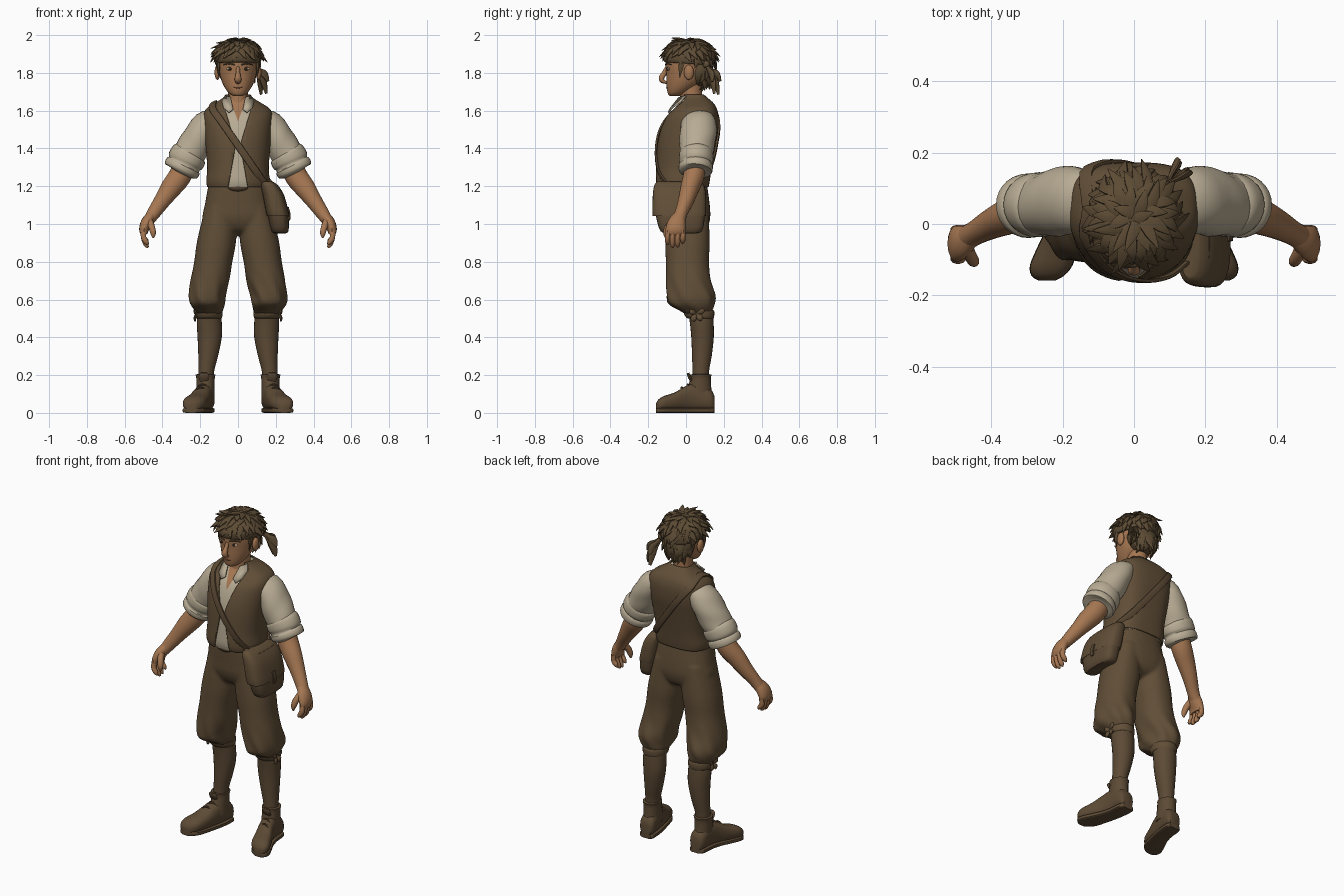
import bpy, bmesh, math, random
from mathutils import Vector as V

random.seed(4)


def mat(name, rgb):
    m = bpy.data.materials.new(name)
    m.diffuse_color = (*rgb, 1)
    return m


BROWN = mat("brown cloth", (0.118, 0.076, 0.038))
LEATHER = mat("brown leather", (0.107, 0.068, 0.035))
HAIR = mat("brown hair", (0.107, 0.070, 0.034))
SKIN = mat("skin", (0.38, 0.185, 0.085))
LINEN = mat("linen", (0.48, 0.41, 0.295))
DARK = mat("dark eye", (0.03, 0.02, 0.012))
WHITE = mat("eye white", (0.46, 0.32, 0.22))
LIP = mat("lip", (0.26, 0.11, 0.055))


def spline(p, k):
    """Catmull-Rom resampling of rows of equal length."""
    out = []
    for i in range(len(p) - 1):
        a, b, c, d = p[max(i - 1, 0)], p[i], p[i + 1], p[min(i + 2, len(p) - 1)]
        for j in range(k):
            t = j / k
            out.append([0.5 * (2 * B + (C - A) * t + (2 * A - 5 * B + 4 * C - D) * t * t
                               + (3 * B - A - 3 * C + D) * t ** 3) for A, B, C, D in zip(a, b, c, d)])
    return out + [list(p[-1])]


def loft(bm, rows, ref=(1, 0, 0), flat=None, e=2.0, e2=None, n=20, k=3, cap=True, wave=None):
    """Skin rows of (x, y, z, a, b[, ref x, y, z]); a lies along ref, b across it; e2 rounds the far half."""
    rows = spline(rows, k) if k > 1 else rows
    pts, rings = [V(r[:3]) for r in rows], []
    for i, r in enumerate(rows):
        t = V(flat) if flat else (pts[min(i + 1, len(pts) - 1)] - pts[max(i - 1, 0)]).normalized()
        u = V(r[5:8]) if len(r) > 5 else V(ref)
        u = (u - t * u.dot(t)).normalized()
        w, ring = t.cross(u), []
        for j in range(n):
            g = 2 * math.pi * j / n
            c, s = math.cos(g), math.sin(g)
            q = 2 / (e2 if e2 and s > 0 else e)
            f = 1 + (wave(g, r[2]) if wave else 0)
            ring.append(bm.verts.new(pts[i] + u * max(r[3], .001) * f * math.copysign(abs(c) ** q, c)
                                     + w * max(r[4], .001) * f * math.copysign(abs(s) ** q, s)))
        rings.append(ring)
    for p, q in zip(rings, rings[1:]):
        for j in range(n):
            bm.faces.new((p[j], p[(j + 1) % n], q[(j + 1) % n], q[j]))
    if cap:
        bm.faces.new(rings[0][::-1])
        bm.faces.new(rings[-1])


def finish(bm, name, *mats, mirror=False, thick=0):
    bmesh.ops.recalc_face_normals(bm, faces=bm.faces)
    me = bpy.data.meshes.new(name)
    bm.to_mesh(me)
    bm.free()
    ob = bpy.data.objects.new(name, me)
    bpy.context.collection.objects.link(ob)
    for m in mats:
        me.materials.append(m)
    if thick:
        md = ob.modifiers.new("thickness", 'SOLIDIFY')
        md.thickness, md.offset = thick, -1
    if mirror:
        ob.modifiers.new("mirror", 'MIRROR')
    return ob


def tube(name, rows, m, mirror=False, **kw):
    bm = bmesh.new()
    loft(bm, rows, **kw)
    return finish(bm, name, m, mirror=mirror)


def levels(rows):
    """(z, centre x, half width, front y, back y) to loft rows."""
    return [(cx, (f + b) / 2, z, rx, (b - f) / 2) for z, cx, rx, f, b in rows]


def stack(name, rows, m, mirror=False, **kw):
    return tube(name, levels(rows), m, mirror, flat=(0, 0, 1), **kw)


def ball(name, c, r, m, mirror=False):
    bm = bmesh.new()
    bmesh.ops.create_uvsphere(bm, u_segments=20, v_segments=12, radius=1)
    bmesh.ops.scale(bm, vec=r, verts=bm.verts)
    bmesh.ops.translate(bm, vec=c, verts=bm.verts)
    return finish(bm, name, m, mirror=mirror)


def front_cut(bm, w, slope, z0, up):
    """Cut both slanted edges of a front opening and return the faces inside it."""
    side = 1 if up else -1
    for s in (1, -1):
        fs = [f for f in bm.faces if f.calc_center_median().y < 0 and abs(f.normal.z) < .98
              and (f.calc_center_median().z - z0) * side > -.005]
        geom = list({x for f in fs for x in (*f.verts, *f.edges, f)})
        bmesh.ops.bisect_plane(bm, geom=geom, plane_co=(s * w, 0, z0), plane_no=(1, 0, -s * slope * side))
    inside = []
    for f in bm.faces:
        c = f.calc_center_median()
        h = (c.z - z0) * side
        if c.y < -.01 and h > 0 and abs(c.x) < w + slope * h:
            inside.append(f)
    return inside


# --- vest and shirt ---
TORSO = [(1.195, 0, .163, -.156, .12), (1.23, 0, .168, -.163, .126), (1.30, 0, .163, -.160, .136),
         (1.42, 0, .172, -.152, .157), (1.50, 0, .179, -.136, .171), (1.57, 0, .183, -.107, .172),
         (1.61, 0, .168, -.072, .163), (1.64, 0, .124, -.046, .146), (1.665, 0, .084, -.034, .118),
         (1.685, 0, .066, -.026, .095)]
FRONT, BACK = 2.2, 3.0
bm = bmesh.new()
loft(bm, levels(TORSO), flat=(0, 0, 1), e=FRONT, e2=BACK, n=56, k=4, cap=False)
bm.normal_update()
gap = front_cut(bm, .012, .30, 1.42, True) + front_cut(bm, .012, .18, 1.42, False)
bmesh.ops.delete(bm, geom=list(set(f for f in gap if f.is_valid)), context='FACES')
finish(bm, "vest", BROWN, thick=.008)

bm = bmesh.new()
loft(bm, levels([(z, 0, rx - .01, f + .011, b - .011) for z, _, rx, f, b in TORSO[:-1]]),
     flat=(0, 0, 1), e=FRONT, e2=BACK, n=56, k=4)
bm.normal_update()
for f in front_cut(bm, .001, .36, 1.545, True):
    f.material_index = 1
finish(bm, "shirt_body", LINEN, SKIN)

bm = bmesh.new()
bm.faces.new([bm.verts.new(p) for p in ((.040, -.040, 1.672), (.068, -.005, 1.680), (.086, -.03, 1.652),
                                        (.078, -.075, 1.618), (.05, -.096, 1.592), (.027, -.088, 1.61))])
finish(bm, "collar_flap", LINEN, mirror=True, thick=.008)

# --- sleeves, cuffs, arms, hands ---
Y = (0, 1, 0)
tube("sleeve", [(.12, .068, 1.56, .078, .05), (.165, .068, 1.53, .094, .073), (.21, .062, 1.455, .096, .084),
                (.25, .055, 1.385, .089, .086), (.27, .055, 1.35, .085, .083)], LINEN, True, ref=Y, n=28,
     wave=lambda g, z: .02 * math.sin(3 * g + 60 * z))
tube("rolled_cuff", [(.250, .055, 1.383, .078, .08), (.258, .055, 1.37, .09, .096), (.277, .053, 1.335, .09, .098),
                     (.285, .052, 1.318, .083, .089), (.291, .052, 1.306, .09, .097),
                     (.303, .05, 1.28, .087, .093), (.306, .05, 1.274, .06, .06)], LINEN, True, ref=Y, n=28)
tube("forearm", [(.275, .05, 1.32, .055, .058), (.31, .04, 1.25, .056, .06), (.355, .02, 1.19, .05, .055),
                 (.40, 0, 1.125, .042, .044), (.445, -.025, 1.06, .034, .036), (.472, -.04, 1.02, .036, .03)],
     SKIN, True, ref=Y, n=20)
bm = bmesh.new()
loft(bm, [(.455, -.031, 1.05, .03, .026), (.482, -.048, 1.01, .047, .031), (.498, -.056, .97, .052, .026),
          (.496, -.056, .945, .048, .018)], ref=Y, n=16)
for i in range(4):
    y, tip = -.098 + i * .027, (.89, .875, .878, .895)[i]
    loft(bm, [(.499, y * .95, .965, .013, .016), (.500, y, .93, .0135, .015),
              (.486, y, tip + .015, .013, .014), (.475, y, tip, .004, .004)], ref=Y, n=10)
loft(bm, [(.474, -.06, 1.025, .02, .02), (.457, -.094, .985, .018, .018), (.449, -.106, .95, .015, .015),
          (.449, -.107, .925, .004, .004)], ref=Y, n=10)
finish(bm, "hand", SKIN, mirror=True)

# --- trousers: hips and both legs fused into one skin ---
bm = bmesh.new()
loft(bm, levels([(1.228, 0, .152, -.122, .108), (1.19, 0, .160, -.125, .114), (1.10, 0, .176, -.12, .126),
                 (1.03, 0, .188, -.114, .128), (.97, 0, .150, -.085, .108), (.94, 0, .07, -.03, .06)]),
     flat=(0, 0, 1), e=2.4, n=36)
for s in (1, -1):
    loft(bm, levels([(1.10, s * .090, .080, -.105, .116), (.92, s * .112, .103, -.110, .126),
                     (.80, s * .131, .101, -.107, .122), (.70, s * .148, .103, -.106, .132),
                     (.62, s * .163, .097, -.105, .154), (.575, s * .163, .091, -.092, .15),
                     (.54, s * .155, .074, -.03, .14), (.52, s * .152, .06, .0, .13)]),
         flat=(0, 0, 1), n=32, e=2.2,
         wave=lambda g, z: .05 * max(0, 1 - abs(z - .6) / .16) * math.sin(7 * g + 25 * z))
trousers = finish(bm, "trousers", BROWN)
md = trousers.modifiers.new("fuse", 'REMESH')
md.mode, md.voxel_size, md.use_smooth_shade = 'VOXEL', .009, True
md = trousers.modifiers.new("soften", 'SMOOTH')
md.factor, md.iterations = .5, 6
stack("knee_band", [(.545, .153, .066, -.0, .145), (.535, .153, .071, -.013, .15), (.51, .153, .070, -.003, .149),
                    (.50, .153, .064, .01, .145)], BROWN, True, n=28)
bm = bmesh.new()
for dy, dz in ((-.035, .015), (.04, .02), (-.025, -.035), (.03, -.03)):
    loft(bm, [(.214, .055, .525, .006, .008), (.228, .055 + dy * .6, .525 + dz * .7, .007, .016),
              (.226, .055 + dy, .525 + dz, .004, .01)], n=8)
finish(bm, "knee_bow", BROWN, mirror=True)
ball("waist_buckle", (0, -.124, 1.197), (.055, .022, .024), LEATHER)

# --- stockings and boots ---
stack("stocking", [(.54, .15, .06, .01, .14), (.48, .152, .066, .02, .146), (.40, .150, .064, .028, .147),
                   (.30, .158, .052, .032, .136), (.22, .168, .042, .034, .122), (.15, .17, .042, .03, .122)],
      LEATHER, True, n=24)
stack("boot_shaft", [(.205, .172, .040, .04, .118), (.202, .172, .052, .022, .135), (.185, .172, .049, .022, .131),
                     (.13, .172, .048, .01, .134), (.08, .172, .048, .0, .14)], LEATHER, True, n=24)
FOOT = [(.168, .150, .032, .09), (.170, .13, .046, .125), (.176, .06, .047, .158), (.190, .0, .049, .142),
        (.212, -.06, .056, .108), (.232, -.115, .059, .09), (.242, -.145, .045, .072), (.245, -.159, .022, .05)]
tube("boot_foot", [(x, y, (h + .012) / 2, w, (h - .012) / 2) for x, y, w, h in FOOT], LEATHER, True,
     flat=Y, e=2.5, n=24)
tube("boot_sole", [(x, y, .013, w + .001, .013) for x, y, w, h in FOOT], LEATHER, True, flat=Y, e=5, n=20)
bm = bmesh.new()
for y, h in ((.012, .152), (-.02, .136)):
    x = .19 - y * .35
    loft(bm, [(x - .034, y + .012, h - .022, .005, .004), (x, y - .003, h, .005, .005),
              (x + .034, y - .005, h - .022, .005, .004)], ref=Y, n=8)
loft(bm, [(.18, .03, .17, .026, .01), (.18, .016, .195, .028, .009), (.18, .012, .212, .018, .006)], n=10)
finish(bm, "boot_laces", LEATHER, mirror=True)

# --- head ---
stack("neck", [(1.60, 0, .07, -.04, .10), (1.66, 0, .054, -.032, .085), (1.74, 0, .054, -.035, .085)], SKIN, n=24)
stack("head", [(1.678, 0, .022, -.085, -.035), (1.688, 0, .043, -.095, -.005), (1.715, 0, .066, -.101, .04),
               (1.755, 0, .086, -.104, .09), (1.80, 0, .098, -.105, .112), (1.85, 0, .104, -.109, .125),
               (1.90, 0, .10, -.10, .12), (1.95, 0, .06, -.06, .08)], SKIN, n=32)
tube("nose", [(0, -.102, 1.83, .009, .008), (0, -.116, 1.797, .012, .014), (0, -.130, 1.774, .017, .015),
              (0, -.124, 1.757, .017, .012), (0, -.10, 1.747, .01, .006)], SKIN, n=14)
ball("ear", (.109, .015, 1.803), (.015, .026, .04), SKIN, True)
ball("eye_white", (.043, -.092, 1.822), (.02, .008, .009), WHITE, True)
ball("iris", (.042, -.098, 1.822), (.009, .005, .009), DARK, True)
tube("eyebrow", [(.016, -.108, 1.842, .004, .004), (.045, -.101, 1.85, .005, .005), (.076, -.079, 1.843, .003, .003)],
     HAIR, True, ref=Y, n=8)
tube("mouth", [(-.026, -.093, 1.724, .003, .002), (0, -.102, 1.721, .004, .004), (.026, -.093, 1.724, .003, .002)],
     LIP, ref=Y, n=8)

# --- hair and headband ---
ball("hair_cap", (0, .018, 1.890), (.113, .127, .084), HAIR)
ball("hair_back", (0, .070, 1.815), (.096, .074, .09), HAIR)
bm = bmesh.new()
N = 150
for i in range(N):
    z = 1 - 1.75 * (i + .5) / N
    g = i * 2.39996
    d = V((math.cos(g), math.sin(g), 0)) * math.sqrt(1 - z * z) + V((0, 0, z))
    if (z < -.02 and d.y < .25) or (z < .16 and d.y < -.3):
        continue
    c, r = ((0, .018, 1.890), (.109, .122, .080)) if z > -.2 else ((0, .066, 1.83), (.09, .072, .1))
    p = V(c) + V(d[k] * r[k] for k in range(3))
    out = V((d.x, d.y, 0)).normalized()
    flow = (out * z - V((0, 0, 1)) * math.sqrt(1 - z * z)).normalized() + out.cross(V((0, 0, 1))) * random.uniform(-.7, .7)
    size, lift = random.uniform(.75, 1.2), random.uniform(.012, .034)
    a, b, t = (p + (flow * s + d * h) * size for s, h in ((-.02, -.008), (.016, .013), (.052, lift)))
    loft(bm, [(*a, .010, .02), (*b, .009, .017), (*t, .001, .001)], ref=d, n=6, k=2)
for s in (1, -1):  # sideburns
    loft(bm, [(s * .102, -.02, 1.86, .014, .02), (s * .104, -.028, 1.82, .008, .013),
              (s * .099, -.034, 1.775, .001, .001)], n=6)
finish(bm, "hair_tufts", HAIR)
tube("headband", [(0, .020, 1.848, .108, .126), (0, .016, 1.855, .116, .134), (0, .014, 1.888, .119, .136),
                  (0, .014, 1.898, .112, .129)], BROWN, flat=(0, .06, 1), n=36)
bm = bmesh.new()
for tip in ((.150, .150, 1.690), (.122, .172, 1.685), (.160, .14, 1.755), (.118, .182, 1.755)):
    a, b = V((.092, .112, 1.835)), V(tip)
    m = a.lerp(b, .62) + V((.008, .008, .006))
    loft(bm, [(*a, .008, .010), (*a.lerp(m, .5), .007, .012), (*m, .008, .022), (*b, .003, .008)],
         ref=(.7, -.7, 0), n=10)
finish(bm, "headband_tails", BROWN)
ball("headband_knot", (.090, .108, 1.845), (.02, .02, .02), BROWN)

# --- shoulder bag and strap ---
stack("bag_body", [(.95, .222, .02, -.09, .04), (.962, .222, .045, -.135, .085), (1.05, .212, .054, -.16, .10),
                   (1.15, .190, .05, -.16, .10), (1.205, .172, .04, -.15, .085)], LEATHER, e=3, n=32)
stack("bag_flap", [(1.045, .211, .055, -.17, .10), (1.05, .211, .060, -.178, .106), (1.15, .188, .057, -.176, .106),
                   (1.205, .166, .045, -.168, .095), (1.226, .156, .025, -.15, .075)], BROWN, e=3, n=32)
tube("bag_fastener", [(.262, -.035, 1.09, .006, .014), (.273, -.035, 1.05, .006, .014),
                      (.270, -.035, 1.02, .006, .012)], LEATHER, n=8, e=4)


def torso_y(x, z, side):
    for lo, hi in zip(TORSO, TORSO[1:]):
        if z <= hi[0]:
            break
    t = (z - lo[0]) / (hi[0] - lo[0])
    rx, f, b = (lo[k] + (hi[k] - lo[k]) * t for k in (2, 3, 4))
    e = BACK if side > 0 else FRONT
    h = (1 - min(abs(x) / rx, .97) ** e) ** (1 / e)
    return (f + b) / 2 + side * ((b - f) / 2 * h + .006)


path = []
for i in range(8):
    x, z = .14 - .275 * i / 7, 1.215 + .395 * i / 7
    path.append((x, torso_y(x, z, -1), z, .006, .019, 0, -1, 0))
path.append((-.128, .045, 1.644, .006, .019, -.5, 0, 1))
for i in range(8):
    x, z = -.135 + .30 * i / 7, 1.61 - .395 * i / 7
    path.append((x, torso_y(x, z, 1), z, .006, .019, 0, 1, 0))
tube("bag_strap", path, LEATHER, e=4, n=12, k=3)

# --- shading ---
for ob in bpy.context.collection.objects:
    ob.select_set(True)
    bpy.context.view_layer.objects.active = ob
bpy.ops.object.shade_smooth_by_angle(angle=math.radians(40))
